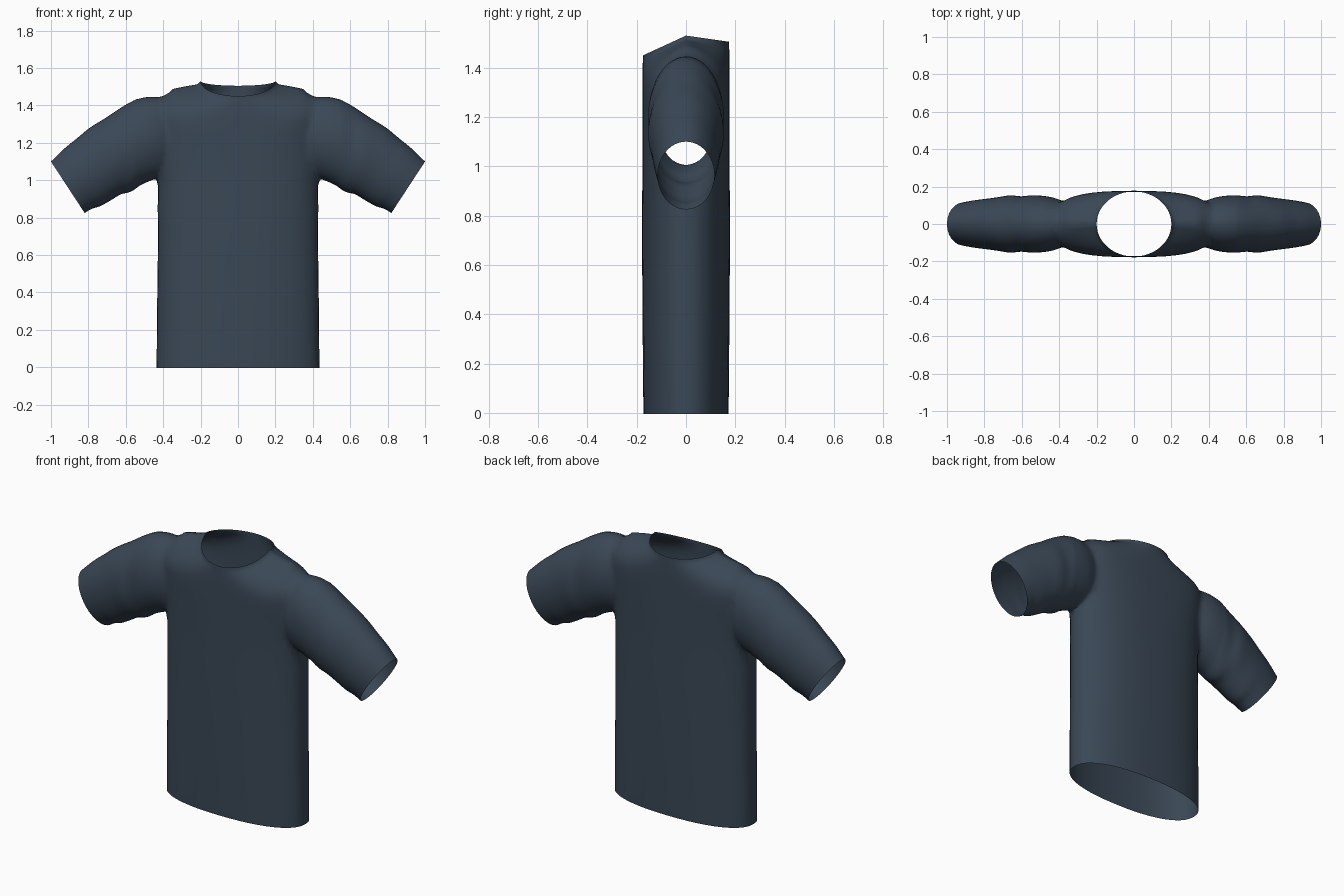
import bpy, bmesh, math
from mathutils import Vector

if "Cube" in bpy.data.objects:
    bpy.data.objects.remove(bpy.data.objects["Cube"], do_unlink=True)

SEG = 48

# Slate blue cloth
cloth = bpy.data.materials.new("slate_blue_cloth")
cloth.use_nodes = True
colour = (0.042, 0.064, 0.092, 1)
cloth.diffuse_color = colour
cloth.node_tree.nodes["Principled BSDF"].inputs["Base Color"].default_value = colour


def smooth_rows(rows, steps):
    """Insert Catmull-Rom rows between the key rows."""
    out = []
    for i in range(len(rows) - 1):
        a, b, c, d = (rows[max(i - 1, 0)], rows[i], rows[i + 1],
                      rows[min(i + 2, len(rows) - 1)])
        for k in range(steps):
            t = k / steps
            out.append([q + t * (r - p) / 2 + t * t * (p - 2.5 * q + 2 * r - s / 2)
                        + t ** 3 * (-p + 3 * q - 3 * r + s) / 2
                        for p, q, r, s in zip(a, b, c, d)])
    return out + [list(rows[-1])]


def loft(name, rings):
    """Closed solid through the rings; fans at both ends, whose hubs are returned."""
    bm = bmesh.new()
    loops = [[bm.verts.new(p) for p in ring] for ring in rings]
    for lo, hi in zip(loops, loops[1:]):
        for i in range(SEG):
            j = (i + 1) % SEG
            bm.faces.new((lo[i], lo[j], hi[j], hi[i]))
    hubs = []
    for ring in (loops[0], loops[-1]):
        hub = sum((v.co for v in ring), Vector()) / SEG
        hubs.append(hub)
        centre = bm.verts.new(hub)
        for i in range(SEG):
            bm.faces.new((ring[i], ring[(i + 1) % SEG], centre))
    bmesh.ops.recalc_face_normals(bm, faces=bm.faces)
    mesh = bpy.data.meshes.new(name)
    bm.to_mesh(mesh)
    bm.free()
    mesh.materials.append(cloth)
    obj = bpy.data.objects.new(name, mesh)
    bpy.context.collection.objects.link(obj)
    return obj, hubs


def power(v, e):
    return math.copysign(abs(v) ** e, v)


def body_ring(w, d, z_side, z_front, z_back, n):
    ring = []
    for i in range(SEG):
        a = math.tau * i / SEG
        c, s = math.cos(a), math.sin(a)
        end = z_back if s > 0 else z_front
        ring.append(Vector((w * power(c, 2 / n), d * power(s, 2 / n),
                            z_side + (end - z_side) * abs(s))))
    return ring


def sleeve_ring(side, xt, zt, xb, zb, d):
    top, low = Vector((xt, 0, zt)), Vector((xb, 0, zb))
    ring = []
    for i in range(SEG):
        a = math.tau * i / SEG
        p = (top + low) / 2 + (top - low) / 2 * math.cos(a)
        p.y = d * math.sin(a)
        p.x *= side
        ring.append(p)
    return ring


# Body from hem to neckline: half width, half depth, side/front/back height, roundness
body_rows = [
    (.435, .172, .00, .00, .00, 2.3), (.435, .173, .03, .03, .03, 2.3),
    (.432, .176, .35, .35, .35, 2.3), (.428, .178, .70, .70, .70, 2.3),
    (.432, .177, 1.0, 1.0, 1.0, 2.4), (.437, .177, 1.2, 1.17, 1.17, 2.6),
    (.445, .177, 1.36, 1.27, 1.29, 2.8), (.435, .177, 1.435, 1.32, 1.35, 2.7),
    (.37, .177, 1.48, 1.36, 1.40, 2.5), (.28, .176, 1.502, 1.40, 1.45, 2.2),
    (.22, .175, 1.513, 1.43, 1.485, 2.0), (.20, .174, 1.53, 1.45, 1.505, 2.0)]
shirt, hubs = loft("shirt", [body_ring(*r) for r in smooth_rows(body_rows, 4)])

# Sleeves from inside the shoulder to the cuff: top x/z, underside x/z, half depth
sleeve_rows = [
    (.34, 1.42, .34, 1.05, .10), (.42, 1.445, .40, 1.02, .137),
    (.50, 1.447, .46, .998, .152), (.56, 1.425, .52, .972, .154),
    (.63, 1.385, .575, .938, .148), (.70, 1.338, .625, .925, .153),
    (.79, 1.282, .68, .893, .142), (.86, 1.225, .735, .862, .134),
    (.93, 1.168, .78, .848, .126), (1.0, 1.10, .82, .825, .115)]
for side, label in ((1, "left_sleeve"), (-1, "right_sleeve")):
    sleeve, ends = loft(label, [sleeve_ring(side, *r) for r in smooth_rows(sleeve_rows, 4)])
    hubs.append(ends[1])
    mod = shirt.modifiers.new("join_" + label, "BOOLEAN")
    mod.operation, mod.solver, mod.object = "UNION", "EXACT", sleeve
    bpy.context.view_layer.objects.active = shirt
    bpy.ops.object.modifier_apply(modifier=mod.name)
    bpy.data.objects.remove(sleeve, do_unlink=True)

# Open the hem, neck and cuffs, then soften the armhole joins
bm = bmesh.new()
bm.from_mesh(shirt.data)
caps = [v for v in bm.verts if any((v.co - h).length < .001 for h in hubs)]
bmesh.ops.delete(bm, geom=caps, context="VERTS")
join = [v for v in bm.verts if .36 < abs(v.co.x) < .54 and v.co.z > .93]
for _ in range(6):
    bmesh.ops.smooth_vert(bm, verts=join, factor=.5,
                          use_axis_x=True, use_axis_y=True, use_axis_z=True)
bm.to_mesh(shirt.data)
bm.free()

bpy.ops.object.select_all(action="DESELECT")
shirt.select_set(True)
bpy.context.view_layer.objects.active = shirt
bpy.ops.object.shade_smooth_by_angle(angle=math.radians(60))
